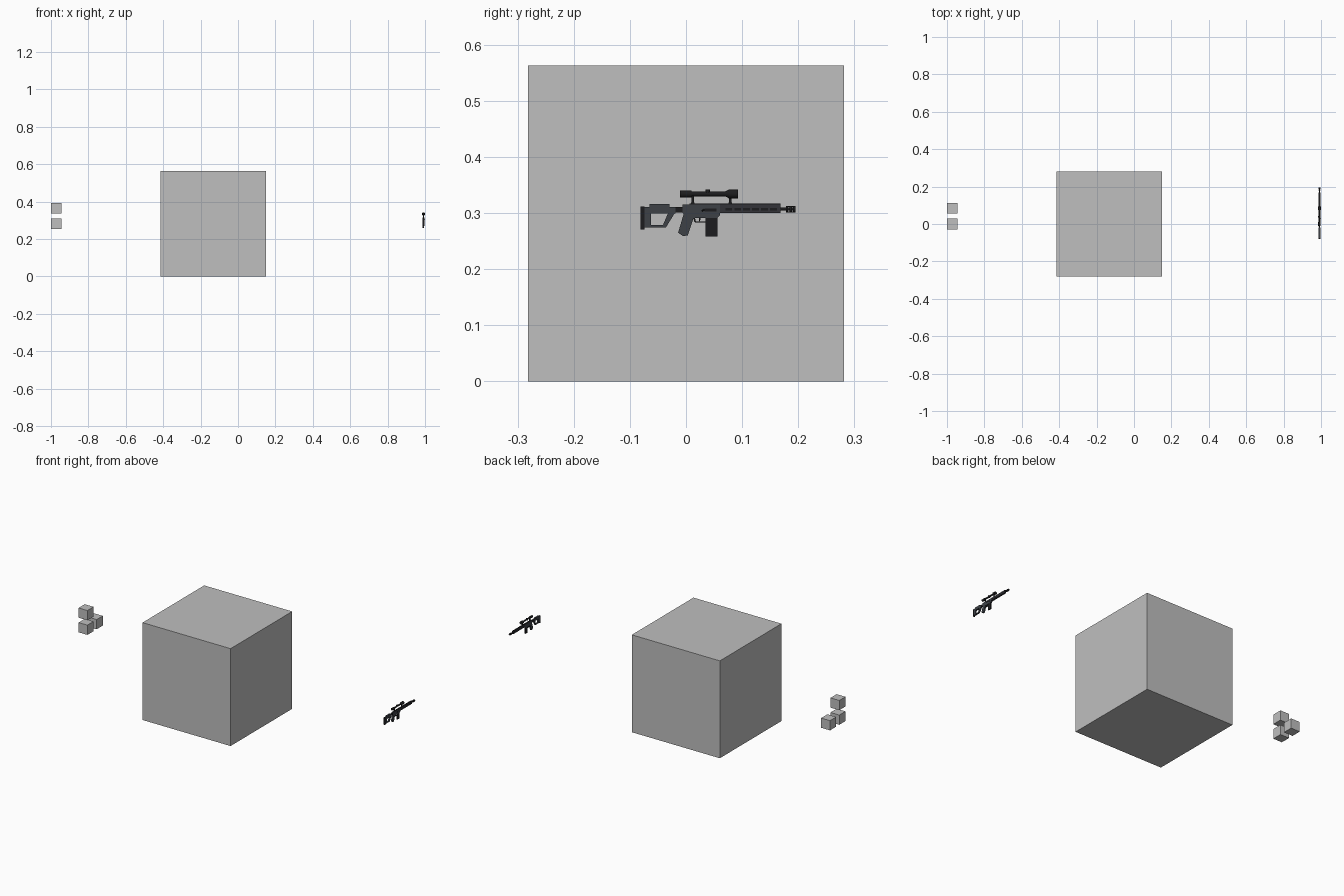
import bpy, bmesh, math
from mathutils import Matrix, Vector

cube = bpy.data.objects.get("Cube")
if cube:
    bpy.data.objects.remove(cube, do_unlink=True)


def material(name, r, g, b):
    m = bpy.data.materials.new(name)
    m.use_nodes = True
    m.diffuse_color = (r, g, b, 1)
    m.node_tree.nodes["Principled BSDF"].inputs["Base Color"].default_value = (r, g, b, 1)
    return m


grey = material("light_grey", .52, .52, .52)
slate = material("slate", .047, .053, .062)
graphite = material("graphite", .033, .033, .04)
black = material("black", .012, .012, .013)

GUN_X = .9915   # centre plane of the rifle
MM = .001       # rifle profiles are given in thousandths


def finish(name, bm, mat):
    bmesh.ops.recalc_face_normals(bm, faces=bm.faces)
    mesh = bpy.data.meshes.new(name)
    bm.to_mesh(mesh)
    bm.free()
    mesh.materials.append(mat)
    ob = bpy.data.objects.new(name, mesh)
    bpy.context.collection.objects.link(ob)
    return ob


def block(name, centre, size, mat):
    bm = bmesh.new()
    bmesh.ops.create_cube(bm, size=1)
    bmesh.ops.scale(bm, vec=size, verts=bm.verts)
    bmesh.ops.translate(bm, vec=centre, verts=bm.verts)
    return finish(name, bm, mat)


def plate(name, profile, width, mat, shift=0):
    """Side profile of (y, z) points extruded across x."""
    bm = bmesh.new()
    x = GUN_X + (shift - width / 2) * MM
    face = bm.faces.new([bm.verts.new((x, y * MM, z * MM)) for y, z in profile])
    out = bmesh.ops.extrude_face_region(bm, geom=[face])
    moved = [v for v in out["geom"] if isinstance(v, bmesh.types.BMVert)]
    bmesh.ops.translate(bm, vec=(width * MM, 0, 0), verts=moved)
    return finish(name, bm, mat)


def bar(name, y0, y1, z0, z1, width, mat, shift=0):
    return plate(name, [(y0, z0), (y1, z0), (y1, z1), (y0, z1)], width, mat, shift)


def rod(name, start, end, radius, mat, radius_end=None):
    """Cylinder between two (x, y, z) points, x measured from the centre plane."""
    a, b = Vector(start) * MM, Vector(end) * MM
    turn = (b - a).to_track_quat("Z", "Y").to_matrix().to_4x4()
    place = Matrix.Translation((a + b) / 2 + Vector((GUN_X, 0, 0)))
    bm = bmesh.new()
    bmesh.ops.create_cone(bm, cap_ends=True, segments=16, radius1=radius * MM,
                          radius2=(radius_end or radius) * MM,
                          depth=(b - a).length, matrix=place @ turn)
    ob = finish(name, bm, mat)
    for p in ob.data.polygons:
        p.use_smooth = len(p.vertices) == 4
    return ob


# Large cube and the cluster of three small cubes
BIG = .563
SMALL = BIG / 10
STEP = SMALL * 1.5
block("large_cube", (-.132, 0, BIG / 2), (BIG,) * 3, grey)
for name, dy, dz in (("lower", 0, 0), ("upper", 0, STEP), ("rear", STEP, 0)):
    block(name + "_small_cube", (SMALL / 2 - 1, dy, BIG / 2 + dz), (SMALL,) * 3, grey)

# Shoulder stock
bar("butt_pad", -81, -74, 271, 312, 9, black)
bar("stock_top", -74, -19, 299, 311, 9, slate)
bar("stock_rear_post", -74, -62, 274, 299, 9, slate)
bar("stock_lower_bar", -62, -36, 274, 279, 8, slate)
plate("stock_strut", [(-43, 274), (-36, 274), (-20, 300), (-32, 300)], 8, slate)
bar("cheek_rest", -65, -29, 311, 316, 8, slate)
bar("stock_tube", -19, -6, 301, 311, 6, black)

# Receiver, grip, trigger and magazine
plate("receiver", [(-6, 315), (61, 315), (61, 296), (55, 291), (14, 291),
                   (2, 296), (-6, 300)], 9, slate)
plate("grip", [(-4, 299), (14, 293), (3, 260), (-5, 259), (-14, 265)], 8, slate)
bar("guard_bottom", 16, 36, 283, 285, 4, black)
plate("guard_rear", [(13, 291), (16, 291), (18, 284), (15, 284)], 4, black)
plate("trigger", [(23, 292), (26, 292), (25, 285), (23, 286)], 2, black)
bar("magazine", 35, 56, 258, 293, 7, black)
bar("ejection_port", 33, 54, 303, 308, 1, black, 4.5)
rod("bolt_handle", (4, 32, 306), (7, 29, 304), 1.3, black)

# Handguard with slots on both sides
bar("handguard", 61, 168, 300, 315, 10, graphite)
bar("top_rail", 6, 168, 315, 317, 5, black)
for i in range(6):
    y = 70 + i * 16
    for side, label in ((1, "left"), (-1, "right")):
        bar(f"handguard_slot_{label}_{i}", y, y + 12, 305, 309, .6, black, side * 5)

# Barrel and vented muzzle brake
rod("barrel", (0, 160, 307), (0, 194, 307), 2.8, black)
for i in range(3):
    y = 178 + i * 6.5
    rod(f"muzzle_ring_{i}", (0, y, 307), (0, y + 4, 307), 6, black)
for z in (302, 312):
    bar("muzzle_rib", 180, 193, z - 1, z + 1, 4, black)

# Scope, turrets and mounts
AXIS = 334
rod("scope_tube", (0, 0, AXIS), (0, 85, AXIS), 4.5, black)
rod("scope_eyepiece", (0, -11, AXIS), (0, 10, AXIS), 6.5, black)
rod("scope_taper", (0, 70, AXIS), (0, 77, AXIS), 4.5, black, 8)
rod("scope_objective", (0, 76, AXIS), (0, 93, AXIS), 8.3, black)
rod("top_turret", (0, 39, AXIS), (0, 39, 342), 4, black)
rod("side_turret", (0, 39, AXIS), (-7, 39, AXIS), 4, black)
for y, label in ((12, "rear"), (79, "front")):
    bar(label + "_scope_mount", y - 2, y + 2, 316, 331, 5, black)
    bar(label + "_scope_clamp", y - 3, y + 3, 316, 319, 7, black)
